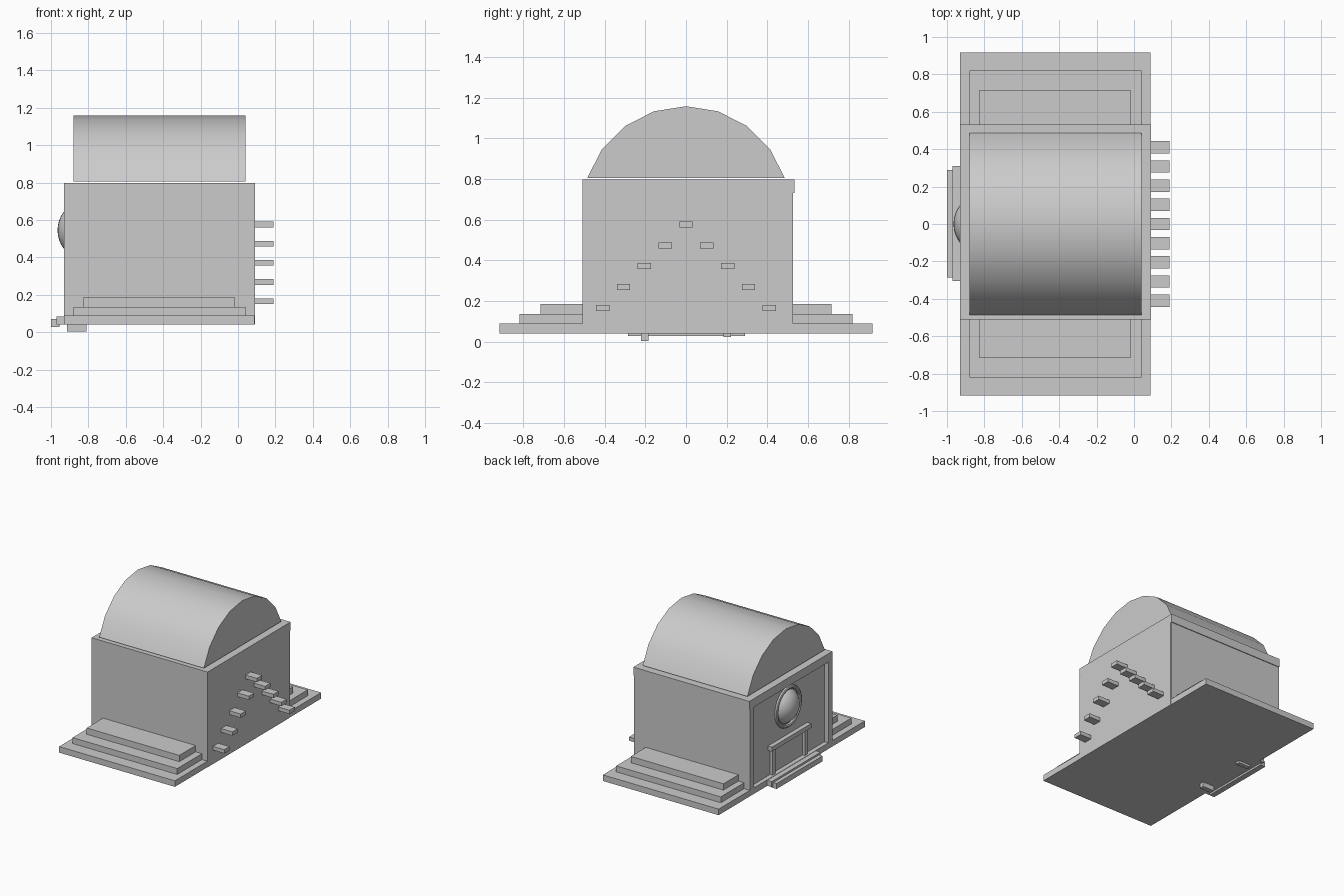
import bpy, bmesh, math
from mathutils import Matrix

if "Cube" in bpy.data.objects:
    bpy.data.objects.remove(bpy.data.objects["Cube"])


def mesh_object(name, bm):
    me = bpy.data.meshes.new(name)
    bmesh.ops.recalc_face_normals(bm, faces=bm.faces[:])
    bm.to_mesh(me)
    bm.free()
    ob = bpy.data.objects.new(name, me)
    bpy.context.collection.objects.link(ob)
    return ob


def box(name, x0, x1, y0, y1, z0, z1):
    bm = bmesh.new()
    size = Matrix.Diagonal((x1 - x0, y1 - y0, z1 - z0, 1))
    move = Matrix.Translation(((x0 + x1) / 2, (y0 + y1) / 2, (z0 + z1) / 2))
    bmesh.ops.create_cube(bm, size=1, matrix=move @ size)
    return mesh_object(name, bm)


def smooth(ob, angle=40):
    bpy.ops.object.select_all(action='DESELECT')
    ob.select_set(True)
    bpy.context.view_layer.objects.active = ob
    bpy.ops.object.shade_smooth_by_angle(angle=math.radians(angle))


# Hall: core set back on the entrance side, side walls and roof slab framing it
box("hall_core", -0.895, 0.09, -0.505, 0.52, 0.042, 0.75)
box("front_wall", -0.93, 0.088, -0.51, -0.46, 0.085, 0.74)
box("back_wall", -0.93, 0.088, 0.475, 0.527, 0.085, 0.74)
box("roof_slab", -0.93, 0.09, -0.51, 0.533, 0.73, 0.797)
box("floor_slab", -0.93, 0.09, -0.50, 0.52, 0.04, 0.088)

# Stepped terraces on the front and back
for side, s, wall in (("front", -1, -0.49), ("back", 1, 0.51)):
    tiers = ((-0.93, 0.088, 0.918, 0.04, 0.088),
             (-0.88, 0.04, 0.82, 0.085, 0.135),
             (-0.83, -0.015, 0.715, 0.132, 0.185))
    for i, (x0, x1, reach, z0, z1) in enumerate(tiers):
        y0, y1 = sorted((wall, s * reach))
        box(f"{side}_terrace_{i + 1}", x0, x1, y0, y1, z0, z1)

# Barrel vault roof: the upper arc of a 20-sided cylinder
bm = bmesh.new()
arc = [math.radians(18 + 18 * i) for i in range(9)]
ring = [bm.verts.new((-0.88, 0.511 * math.cos(a), 0.647 + 0.511 * math.sin(a)))
        for a in arc]
ring = [bm.verts.new((-0.88, -0.487, 0.78))] and ring
profile = bm.faces.new(ring)
new = bmesh.ops.extrude_face_region(bm, geom=[profile])["geom"]
bmesh.ops.translate(bm, vec=(0.92, 0, 0),
                    verts=[v for v in new if isinstance(v, bmesh.types.BMVert)])
if not profile.is_valid or len(bm.faces) < 11:
    bm.faces.new(ring)
smooth(mesh_object("barrel_vault", bm))

# Pegs climbing to a peak on the right wall
for i in range(-4, 5):
    y, z = 0.1025 * i, 0.576 - 0.1025 * abs(i)
    box(f"wall_peg_{i + 5}", 0.08, 0.19, y - 0.033, y + 0.033, z - 0.015, z + 0.015)

# Domed round window with its rim
bm = bmesh.new()
bmesh.ops.create_uvsphere(bm, u_segments=32, v_segments=16, radius=1,
                          matrix=Matrix.Translation((-0.845, 0, 0.545))
                          @ Matrix.Diagonal((0.12, 0.142, 0.142, 1)))
smooth(mesh_object("window_dome", bm))
bpy.ops.mesh.primitive_torus_add(major_segments=32, minor_segments=8,
                                 major_radius=0.15, minor_radius=0.015,
                                 location=(-0.897, 0, 0.545),
                                 rotation=(0, math.pi / 2, 0))
bpy.context.object.name = "window_rim"
smooth(bpy.context.object)

# Doorway: posts, lintel and entrance steps on the left side
for name, y, z0 in (("door_post_front", -0.203, 0.003), ("door_post_back", 0.203, 0.022)):
    box(name, -0.915, -0.81, y - 0.018, y + 0.018, z0, 0.30)
box("door_lintel", -0.93, -0.85, -0.245, 0.25, 0.29, 0.325)
box("entrance_step_upper", -0.97, -0.92, -0.305, 0.31, 0.042, 0.085)
box("entrance_step_lower", -1.0, -0.955, -0.285, 0.29, 0.027, 0.07)
